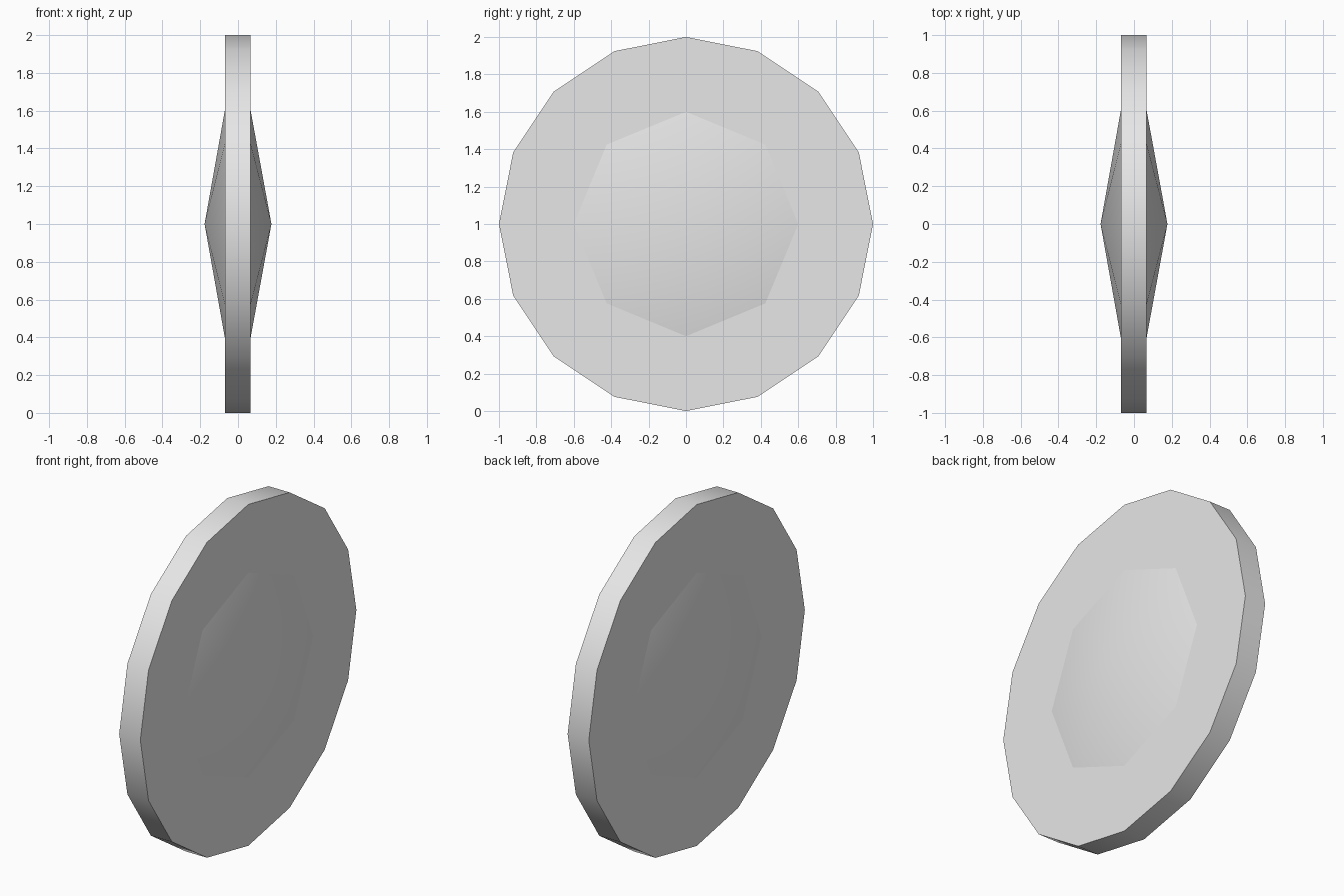
import bpy
import math

cube = bpy.data.objects.get("Cube")
if cube:
    bpy.data.objects.remove(cube, do_unlink=True)

CENTRE_Z = 1.0
LEFT_FACE, RIGHT_FACE = 0.067, -0.07   # x of the two disc faces
TIP = 0.177                            # x reach of the boss tips

grey = bpy.data.materials.new("light_grey")
grey.use_nodes = True
grey.diffuse_color = (0.8, 0.8, 0.8, 1)
grey.node_tree.nodes["Principled BSDF"].inputs["Base Color"].default_value = (0.8, 0.8, 0.8, 1)


def finish(name):
    """Name, colour and smooth the part just added."""
    part = bpy.context.object
    part.name = part.data.name = name
    part.data.materials.append(grey)
    bpy.ops.object.transform_apply(location=False, rotation=True, scale=True)
    bpy.ops.object.shade_smooth_by_angle(angle=math.radians(30))


# Upright sixteen-sided disc
bpy.ops.mesh.primitive_cylinder_add(
    vertices=16, radius=1, depth=LEFT_FACE - RIGHT_FACE,
    location=((LEFT_FACE + RIGHT_FACE) / 2, 0, CENTRE_Z),
    rotation=(0, math.pi / 2, 0))
finish("disc")

# Shallow eight-sided boss on each face
for name, side, face in (("left_boss", 1, LEFT_FACE), ("right_boss", -1, RIGHT_FACE)):
    height = TIP - abs(face)
    bpy.ops.mesh.primitive_cone_add(
        vertices=8, radius1=0.6, radius2=0, depth=height, end_fill_type='NOTHING',
        location=(face + side * height / 2, 0, CENTRE_Z),
        rotation=(0, side * math.pi / 2, 0))
    finish(name)
